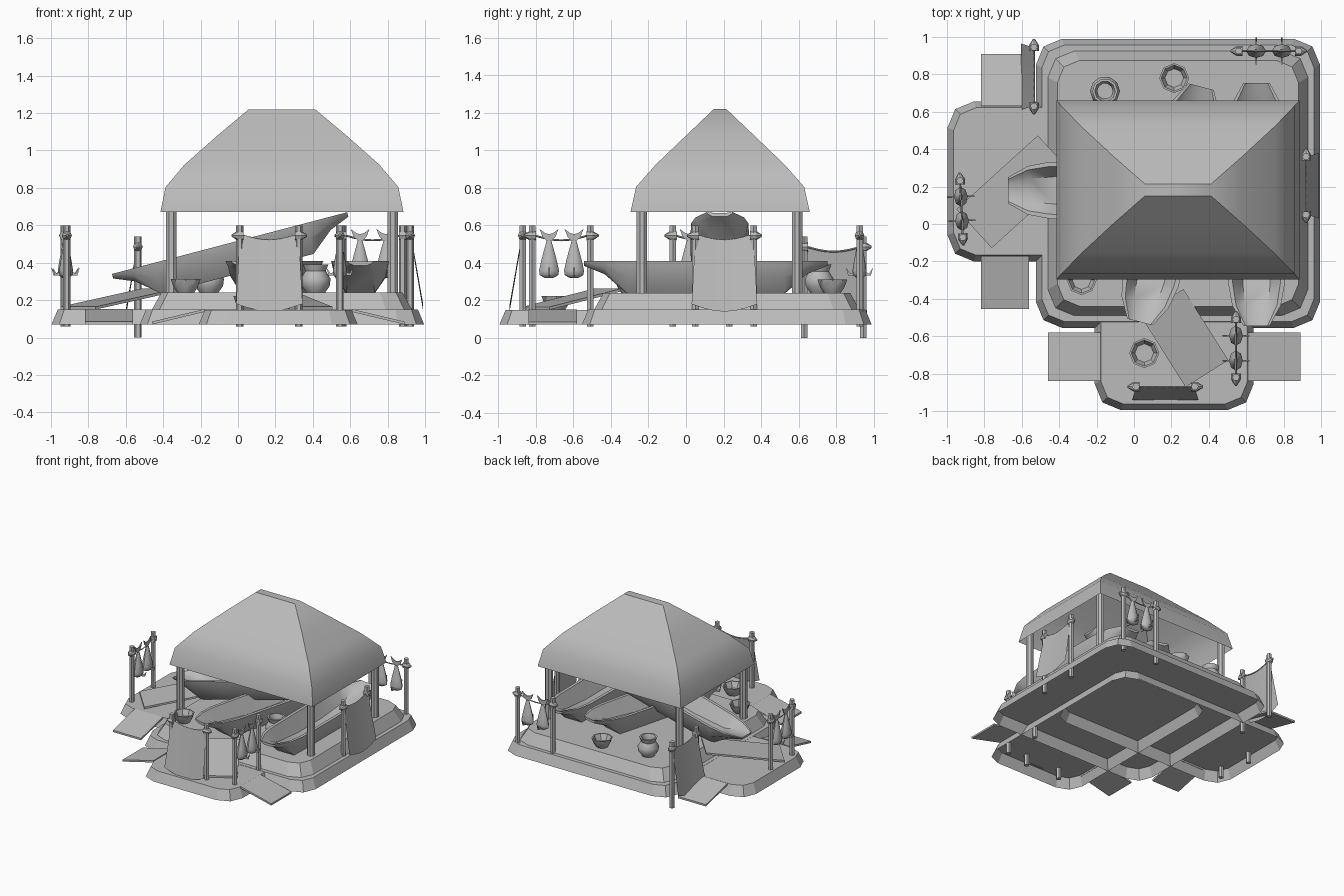
import bpy, bmesh, math
from mathutils import Matrix, Vector

cube = bpy.data.objects.get("Cube")
if cube:
    bpy.data.objects.remove(cube, do_unlink=True)

grey = bpy.data.materials.new("plain grey")
grey.use_nodes = True
grey.diffuse_color = (0.5, 0.5, 0.5, 1)
grey.node_tree.nodes["Principled BSDF"].inputs["Base Color"].default_value = (0.5, 0.5, 0.5, 1)


def finish(name, bm, matrix=Matrix(), smooth=0):
    bmesh.ops.recalc_face_normals(bm, faces=bm.faces)
    mesh = bpy.data.meshes.new(name)
    bm.to_mesh(mesh)
    bm.free()
    mesh.materials.append(grey)
    ob = bpy.data.objects.new(name, mesh)
    ob.matrix_world = matrix
    bpy.context.collection.objects.link(ob)
    if smooth:
        bpy.ops.object.select_all(action='DESELECT')
        ob.select_set(True)
        bpy.context.view_layer.objects.active = ob
        bpy.ops.object.shade_smooth_by_angle(angle=math.radians(smooth))
    return ob


def loft(name, rings, matrix=Matrix(), start=True, end=True, smooth=0):
    """Skin a stack of closed rings, with optional end caps."""
    bm = bmesh.new()
    rows = [[bm.verts.new(p) for p in ring] for ring in rings]
    n = len(rows[0])
    for a, b in zip(rows, rows[1:]):
        for i in range(n):
            j = (i + 1) % n
            bm.faces.new((a[i], a[j], b[j], b[i]))
    if start:
        bm.faces.new(rows[0])
    if end:
        bm.faces.new(rows[-1])
    return finish(name, bm, matrix, smooth)


def circle(r, z, n=8, squash=1):
    return [(r * math.cos(math.tau * i / n), r * squash * math.sin(math.tau * i / n), z) for i in range(n)]


def turned(name, profile, matrix, n=8, squash=1, start=True, end=True, smooth=0):
    return loft(name, [circle(r, z, n, squash) for r, z in profile], matrix, start, end, smooth)


def round_rect(x0, x1, y0, y1, z, r):
    ring = []
    for cx, cy, a in ((x1 - r, y1 - r, 0), (x0 + r, y1 - r, 90), (x0 + r, y0 + r, 180), (x1 - r, y0 + r, 270)):
        for k in (0, 45, 90):
            t = math.radians(a + k)
            ring.append((cx + r * math.cos(t), cy + r * math.sin(t), z))
    return ring


def tier(name, box, z0, z1, inset):
    """Open-bottomed deck with sloping sides and clipped corners."""
    x0, x1, y0, y1 = box
    loft(name, [round_rect(x0, x1, y0, y1, z0, 0.14),
                round_rect(x0 + inset, x1 - inset, y0 + inset, y1 - inset, z1, 0.12)], start=False)


def plank(name, high, low, width, thick=0.015):
    """Thin sloping board between two edge midpoints."""
    high, low = Vector(high), Vector(low)
    d = low - high
    side = Vector((-d.y, d.x, 0)).normalized() * width / 2
    rings = []
    for p in (high, low):
        dn = Vector((0, 0, -thick))
        rings.append([p + side, p - side, p - side + dn, p + side + dn])
    loft(name, rings)


def plate(name, points, matrix, thick=0.008):
    """Flat outline in the local XZ plane."""
    loft(name, [[(x, y, z) for x, z in points] for y in (-thick / 2, thick / 2)], matrix)


def at(x, y, z=0, angle=0):
    return Matrix.Translation((x, y, z)) @ Matrix.Rotation(angle, 4, 'Z')


# Decks
tier("main_deck_lower", (-0.525, 0.995, -0.555, 0.99), 0.07, 0.15, 0.033)
tier("main_deck_upper", (-0.46, 0.93, -0.49, 0.925), 0.15, 0.24, 0.05)
tier("front_deck", (-0.21, 0.64, -0.995, 0.645), 0.07, 0.148, 0.033)
tier("side_deck", (-0.997, 0.64, -0.2, 0.655), 0.07, 0.149, 0.033)

# Boarding ramps
plank("front_ramp_right", (-0.18, -0.71, 0.152), (-0.46, -0.71, 0.085), 0.26)
plank("front_ramp_left", (0.61, -0.71, 0.152), (0.89, -0.71, 0.085), 0.26)
plank("side_ramp_back", (-0.69, 0.63, 0.152), (-0.69, 0.91, 0.085), 0.255)
plank("side_ramp_front", (-0.69, -0.17, 0.152), (-0.69, -0.455, 0.085), 0.255)
plank("front_gangplank", (0.15, -0.42, 0.262), (0.39, -0.8, 0.165), 0.27)
plank("side_gangplank", (-0.42, 0.37, 0.262), (-0.855, -0.025, 0.165), 0.28)

# Roof and its posts
roof = [(0.65, 0.478, 0.67), (0.622, 0.448, 0.805), (0.52, 0.342, 0.925),
        (0.345, 0.18, 1.08), (0.178, 0.033, 1.22)]
loft("roof", [[(0.235 + sx * hx, 0.182 + sy * hy, z) for sx, sy in ((-1, -1), (1, -1), (1, 1), (-1, 1))]
              for hx, hy, z in roof], start=False, smooth=40)
for x in (-0.357, 0.828):
    for y in (-0.235, 0.592):
        turned("roof_post", [(0.03, 0.23), (0.03, 0.75)], at(x, y, 0, math.pi / 8))


# Dugout boats: half width, keel height and hollow depth along the length
def boat(name, matrix):
    half = [(0.65, 0.07, 0.145, 0.004), (0.54, 0.13, 0.1, 0.04), (0.42, 0.152, 0.0, 0.1), (0.15, 0.157, 0.0, 0.125)]
    stations = [(-y, w, k, d) for y, w, k, d in half] + half[::-1]
    top = 0.17
    rings = []
    for y, w, keel, depth in stations:
        side = [(w, top), (w * 0.88, keel + (top - keel) * 0.5), (w * 0.5, keel)]
        inner = [(w * 0.48, top - depth), (w * 0.84, top)]
        outline = side + [(-x, z) for x, z in side[::-1]] + [(-x, z) for x, z in inner[::-1]] + inner
        rings.append([(x, y, z) for x, z in outline])
    loft(name, rings, matrix, smooth=35)


boat("left_boat", at(0.655, 0.105, 0.24))
boat("middle_boat", at(0.195, 0.105, 0.24, math.radians(-14.6)))
boat("leaning_boat", Matrix.Translation((-0.045, 0.18, 0.505)) @ Matrix.Rotation(math.radians(-14.7), 4, 'Y')
     @ Matrix.Rotation(-math.pi / 2, 4, 'Z') @ Matrix.Translation((0, 0, -0.17)))

# Pottery
for x, y, z in ((0.055, -0.69, 0.15), (-0.28, -0.3, 0.24), (0.215, 0.78, 0.24)):
    turned("bowl", [(0.045, 0), (0.065, 0.03), (0.08, 0.072), (0.07, 0.072), (0.05, 0.025)],
           at(x, y, z), smooth=40)
for x, y in ((-0.155, 0.71), (0.415, -0.1)):
    turned("vase", [(0.05, 0), (0.075, 0.035), (0.08, 0.075), (0.055, 0.115), (0.068, 0.15), (0.055, 0.15),
                    (0.042, 0.115), (0.05, 0.06)], at(x, y, 0.24), n=10, smooth=40)


# Drying racks
def rope(p0, p1, sag):
    curve = bpy.data.curves.new("rope", 'CURVE')
    curve.dimensions = '3D'
    curve.bevel_depth = 0.005
    curve.bevel_resolution = 0
    spline = curve.splines.new('POLY')
    spline.points.add(8)
    for i, pt in enumerate(spline.points):
        p = p0.lerp(p1, i / 8)
        pt.co = (p.x, p.y, p.z - sag * math.sin(math.pi * i / 8), 1)
    curve.materials.append(grey)
    bpy.context.collection.objects.link(bpy.data.objects.new("rope", curve))


def rack(p0, p1, drop=0.0):
    p0, p1 = Vector((*p0, 0.55 - drop)), Vector((*p1, 0.55 - drop))
    axis = (p1 - p0).normalized()
    for p, out in ((p0, -axis), (p1, axis)):
        turned("rack_post", [(0.02, 0.06 - drop), (0.02, 0.6 - drop)], at(p.x, p.y), n=6)
        turned("rack_knot", [(0.026, -0.02), (0.026, 0.012), (0.005, 0.045)],
               Matrix.Translation(p - Vector((0, 0, 0.005))) @ out.to_track_quat('Z', 'Y').to_matrix().to_4x4())
    rope(p0, p1, 0.03)
    return p0, p1, axis


def cloth_rack(p0, p1, out, drop=0.0):
    p0, p1, axis = rack(p0, p1, drop)
    out = Vector((*out, 0))
    bm = bmesh.new()
    n = 6
    grid = []
    for j in range(n + 1):
        v = j / n
        row = []
        for i in range(n + 1):
            u = i / n
            p = p0.lerp(p1, u) + out * (0.005 + 0.065 * v) + axis * (u - 0.5) * 0.04 * v
            p.z -= 0.37 * v + (0.03 + 0.01 * v) * math.sin(math.pi * u)
            row.append(bm.verts.new(p))
        grid.append(row)
    for a, b in zip(grid, grid[1:]):
        for i in range(n):
            bm.faces.new((a[i], a[i + 1], b[i + 1], b[i]))
    finish("hanging_cloth", bm, smooth=50)


def fish_rack(p0, p1):
    p0, p1, axis = rack(p0, p1)
    angle = math.atan2(axis.y, axis.x)
    body = [(0.012, 0.52), (0.026, 0.47), (0.042, 0.41), (0.053, 0.36), (0.05, 0.335), (0.02, 0.318)]
    tail = [(-0.05, 0.58), (-0.02, 0.558), (0, 0.553), (0.02, 0.558), (0.05, 0.58), (0.035, 0.54), (0, 0.505),
            (-0.035, 0.54)]
    fin = [(0.02, 0.36), (0.05, 0.342), (0.073, 0.375), (0.06, 0.332), (0.02, 0.33)]
    for t in (0.29, 0.72):
        p = p0.lerp(p1, t)
        turned("fish_body", body, at(p.x, p.y, 0, angle), squash=0.7, smooth=50)
        plate("fish_tail", tail, at(p.x, p.y, 0, angle))
        for turn in (0.5, 1.5):
            plate("fish_fin", fin, at(p.x, p.y, 0, angle + math.pi * turn))


cloth_rack((0.01, -0.87), (0.325, -0.87), (0, -1))
cloth_rack((0.92, 0.05), (0.92, 0.36), (1, 0))
cloth_rack((-0.535, 0.63), (-0.535, 0.945), (-1, 0), 0.06)
fish_rack((0.545, -0.82), (0.545, -0.51))
fish_rack((-0.915, -0.07), (-0.93, 0.23))
fish_rack((0.56, 0.925), (0.88, 0.925))
